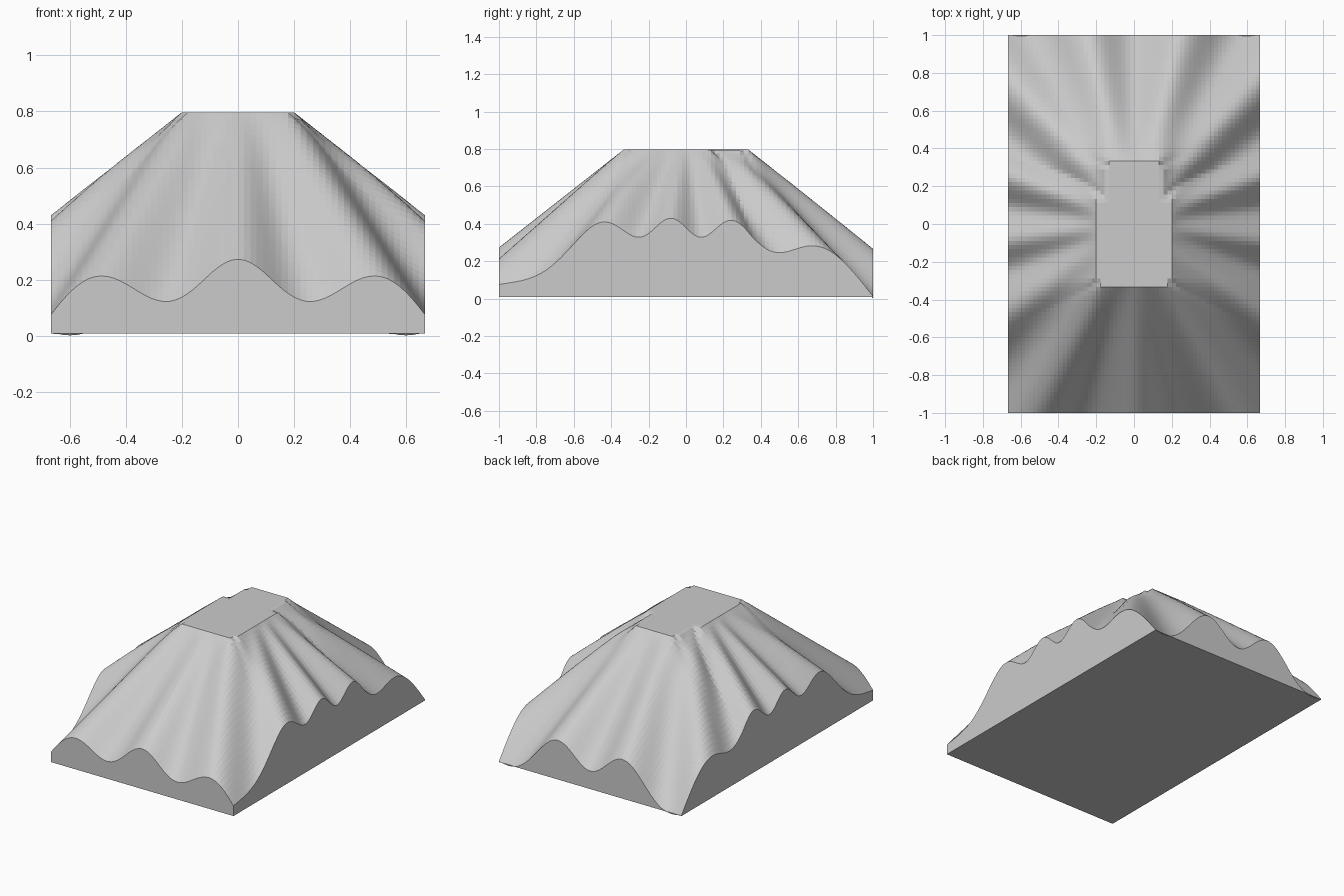
import bpy, bmesh
from math import atan2, cos, hypot, pi

if "Cube" in bpy.data.objects:
    bpy.data.objects.remove(bpy.data.objects["Cube"])

HX, HY, TOP, BASE = 0.667, 1.0, 0.797, 0.008
NX, NY = 60, 90

# Flat summit as a union of boxes: half width, y start, y end
SUMMIT = [(0.2, -0.29, 0.13), (0.178, -0.333, 0.13),
          (0.152, -0.333, 0.29), (0.133, -0.333, 0.333)]


def summit_distance(x, y):
    return min(hypot(max(abs(x) - w, 0), max(y0 - y, y - y1, 0))
               for w, y0, y1 in SUMMIT)


def height(x, y):
    # Even slope away from the summit, cut by 13 gullies that deepen outwards
    d = summit_distance(x, y)
    gully = 0.5 - 0.5 * cos(13 * (atan2(y, x) + pi / 2))
    return max(TOP - 0.785 * d - 0.22 * d * gully, 0.0)


bm = bmesh.new()

# Terrain surface
bmesh.ops.create_grid(bm, x_segments=NX, y_segments=NY, size=1)
for v in bm.verts:
    x, y = v.co.x * HX, v.co.y * HY
    v.co = (x, y, height(x, y))

# Vertical cut sides and flat underside
rim = [e for e in bm.edges if e.is_boundary]
ext = bmesh.ops.extrude_edge_only(bm, edges=rim)["geom"]
for v in ext:
    if isinstance(v, bmesh.types.BMVert):
        v.co.z = BASE
bmesh.ops.contextual_create(
    bm, geom=[g for g in ext if isinstance(g, bmesh.types.BMEdge)])
bmesh.ops.recalc_face_normals(bm, faces=bm.faces)

mesh = bpy.data.meshes.new("mesa_terrain")
bm.to_mesh(mesh)
bm.free()
bpy.context.collection.objects.link(bpy.data.objects.new("mesa_terrain", mesh))
